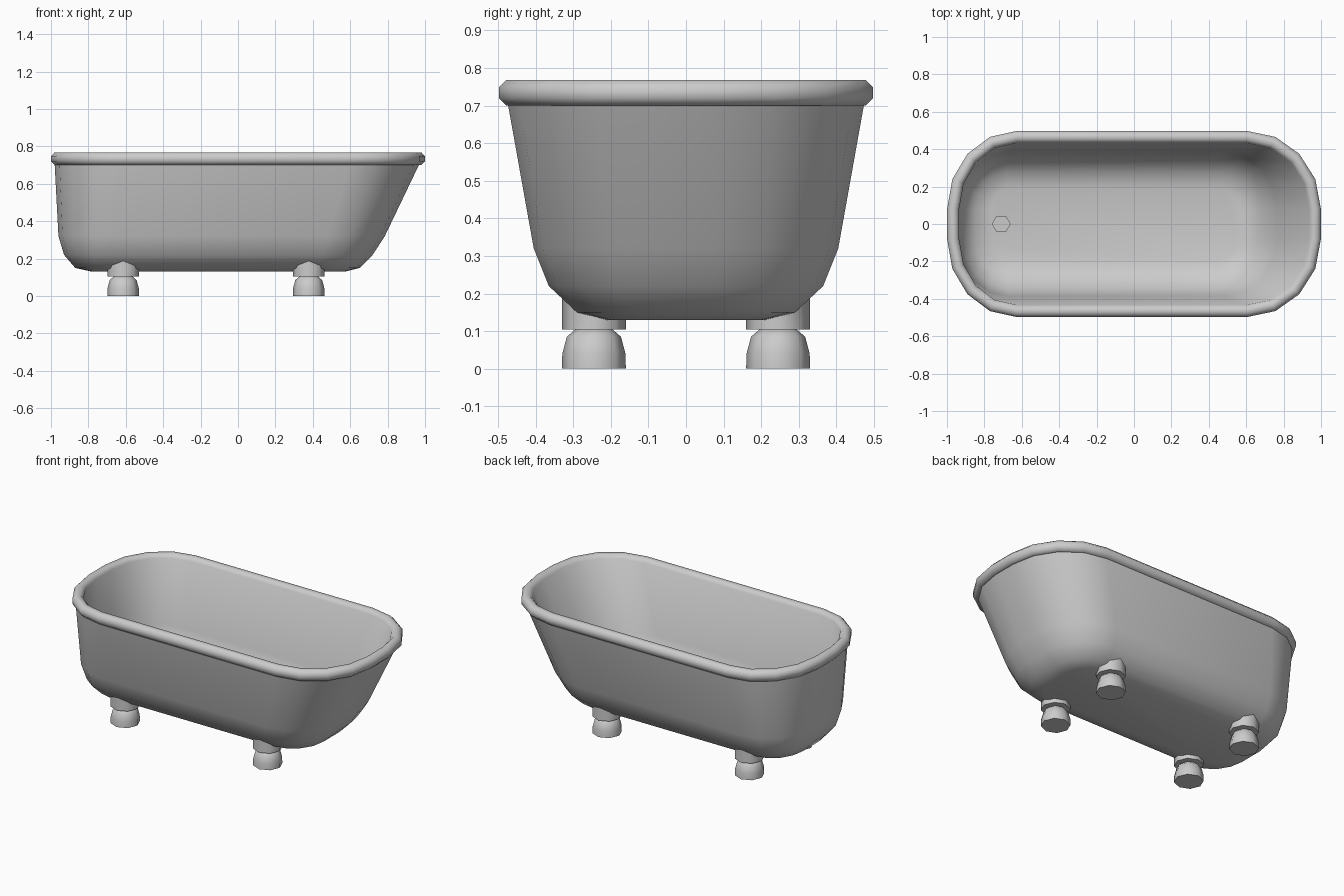
import bpy, bmesh, math

if "Cube" in bpy.data.objects:
    bpy.data.objects.remove(bpy.data.objects["Cube"], do_unlink=True)

enamel = bpy.data.materials.new("grey enamel")
enamel.use_nodes = True
colour = (0.6, 0.6, 0.6, 1)
enamel.diffuse_color = colour
enamel.node_tree.nodes["Principled BSDF"].inputs["Base Color"].default_value = colour


def outline(left, right, half, z, grow=0.0):
    """Rounded rectangle with four segments in each corner."""
    ry = half - 0.08
    rx_left, rx_right = 0.88 * ry, 0.94 * ry
    points = []
    for start in (0, 90, 180, 270):
        on_left = start in (90, 180)
        rx = rx_left if on_left else rx_right
        cx = left + rx if on_left else right - rx
        cy = 0.08 if start < 180 else -0.08
        for i in range(5):
            a = math.radians(start + 22.5 * i)
            points.append((cx + (rx + grow) * math.cos(a),
                           cy + (ry + grow) * math.sin(a), z))
    return points


def circle(r, z, sides):
    step = math.tau / sides
    return [(r * math.cos(i * step), r * math.sin(i * step), z) for i in range(sides)]


def loft(name, rings, cap_start=True, location=(0, 0, 0), angle=50):
    """Skin a list of equal point rings into one object."""
    bm = bmesh.new()
    loops = [[bm.verts.new(p) for p in ring] for ring in rings]
    for a, b in zip(loops, loops[1:]):
        for i in range(len(a)):
            j = (i + 1) % len(a)
            bm.faces.new((a[i], a[j], b[j], b[i]))
    if cap_start:
        bm.faces.new(loops[0][::-1])
    bm.faces.new(loops[-1])
    bmesh.ops.recalc_face_normals(bm, faces=bm.faces)
    mesh = bpy.data.meshes.new(name)
    bm.to_mesh(mesh)
    bm.free()
    mesh.materials.append(enamel)
    obj = bpy.data.objects.new(name, mesh)
    obj.location = location
    bpy.context.collection.objects.link(obj)
    bpy.ops.object.select_all(action="DESELECT")
    obj.select_set(True)
    bpy.context.view_layer.objects.active = obj
    bpy.ops.object.shade_smooth_by_angle(angle=math.radians(angle))


# Tub: outer wall up, round the rolled rim, then down the inner wall to the floor
shell = [(-0.78, 0.57, 0.21, 0.13), (-0.87, 0.65, 0.29, 0.15),
         (-0.93, 0.72, 0.365, 0.22), (-0.96, 0.785, 0.405, 0.32)]
wall = 0.018
outer = [outline(*p) for p in shell] + [outline(-0.98, 0.967, 0.473, 0.7)]
rim = []
for k in range(6):
    a = math.radians(-67.5 + 45 * k)
    rim.append(outline(-0.967, 0.967, 0.465, 0.734 + 0.037 * math.sin(a),
                       0.035 * math.cos(a)))
inner = [outline(l + wall, r - wall, h - wall, z + wall)
         for l, r, h, z in reversed(shell)]
loft("tub", outer + rim + inner, angle=60)

# Drain cover
loft("drain", [circle(0.05, 0, 6), circle(0.05, 0.009, 6)], cap_start=False,
     location=(-0.71, 0, 0.13 + wall), angle=30)

# Four feet, each with a collar cut to the curve of the tub and a rounded foot
for end, x in (("right", -0.614), ("left", 0.378)):
    for side, y in (("front", -0.245), ("back", 0.245)):
        top = [(px, py, 0.142 + 0.9 * max(0, abs(y + py) - 0.27))
               for px, py, _ in circle(0.085, 0, 8)]
        loft(f"{side}_{end}_collar", [circle(0.085, 0.105, 8), top],
             location=(x, y, 0))
        foot = [(0.085, 0), (0.084, 0.04), (0.072, 0.085), (0.048, 0.106)]
        loft(f"{side}_{end}_foot", [circle(r, z, 8) for r, z in foot],
             location=(x, y, 0))
